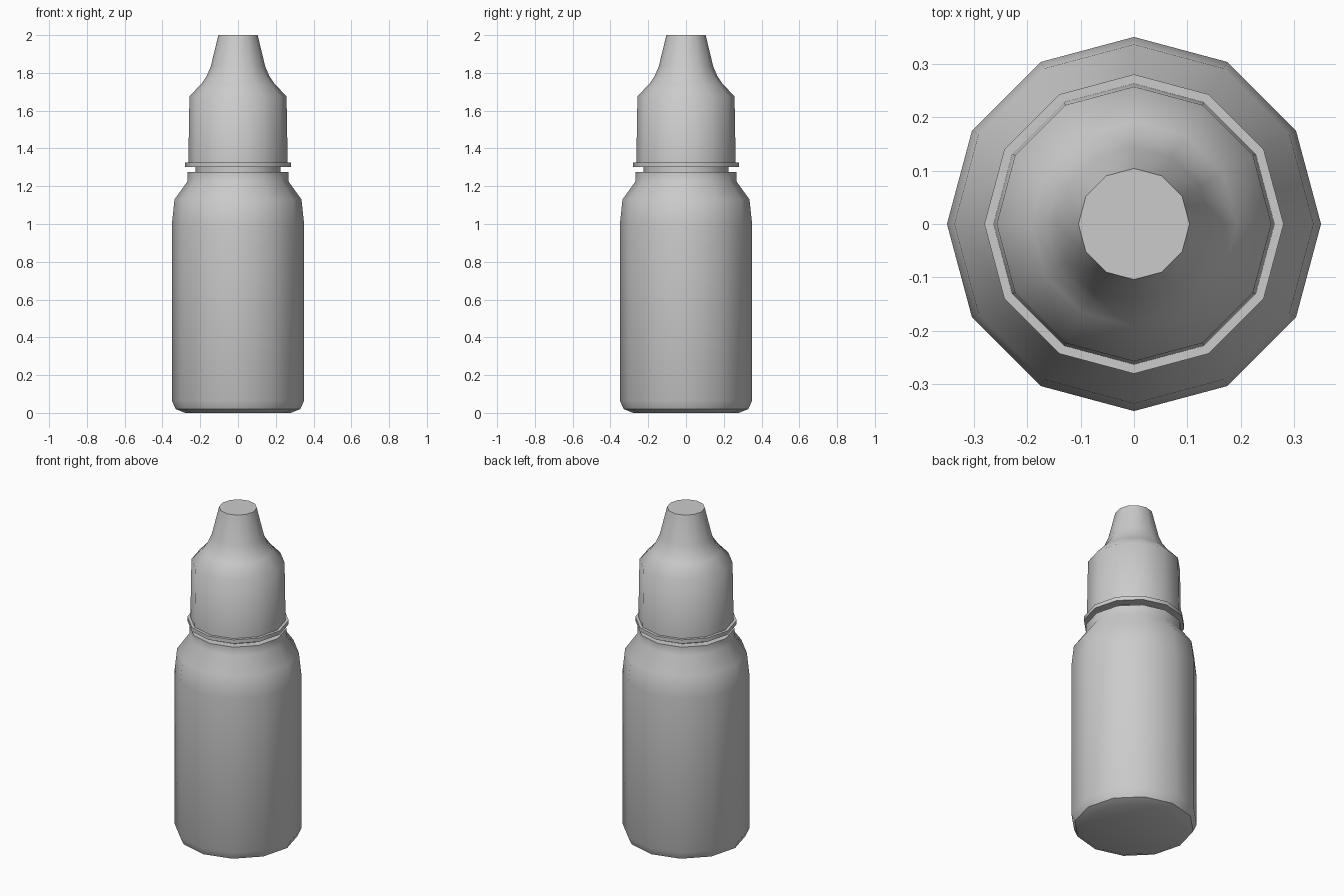
import bpy, bmesh, math

if "Cube" in bpy.data.objects:
    bpy.data.objects.remove(bpy.data.objects["Cube"])

SIDES = 12


def lathe(name, profile):
    """Revolve (radius, z) points into a closed 12-sided solid."""
    bm = bmesh.new()
    rings = []
    for r, z in profile:
        rings.append([bm.verts.new((r * math.cos(2 * math.pi * i / SIDES),
                                    r * math.sin(2 * math.pi * i / SIDES), z))
                      for i in range(SIDES)])
    for a, b in zip(rings, rings[1:]):
        for i in range(SIDES):
            j = (i + 1) % SIDES
            bm.faces.new((a[i], a[j], b[j], b[i]))
    bm.faces.new(rings[0][::-1])
    bm.faces.new(rings[-1])
    mesh = bpy.data.meshes.new(name)
    bm.to_mesh(mesh)
    bm.free()
    ob = bpy.data.objects.new(name, mesh)
    bpy.context.collection.objects.link(ob)
    bpy.ops.object.select_all(action='DESELECT')
    ob.select_set(True)
    bpy.context.view_layer.objects.active = ob
    bpy.ops.object.shade_smooth_by_angle(angle=math.radians(42))
    return ob


# Bottle: rounded base, straight body, sloped shoulder, collar and neck
lathe("bottle", [(0.28, 0), (0.33, 0.02), (0.35, 0.065), (0.35, 1.0),
                 (0.336, 1.13), (0.268, 1.225), (0.268, 1.275),
                 (0.225, 1.275), (0.225, 1.305)])

# Cap: tamper ring flange, tapered skirt, conical nozzle cover
lathe("cap", [(0.225, 1.302), (0.28, 1.302), (0.28, 1.325), (0.263, 1.325),
              (0.257, 1.675), (0.192, 1.745), (0.165, 1.785),
              (0.144, 1.835), (0.104, 2.0)])
